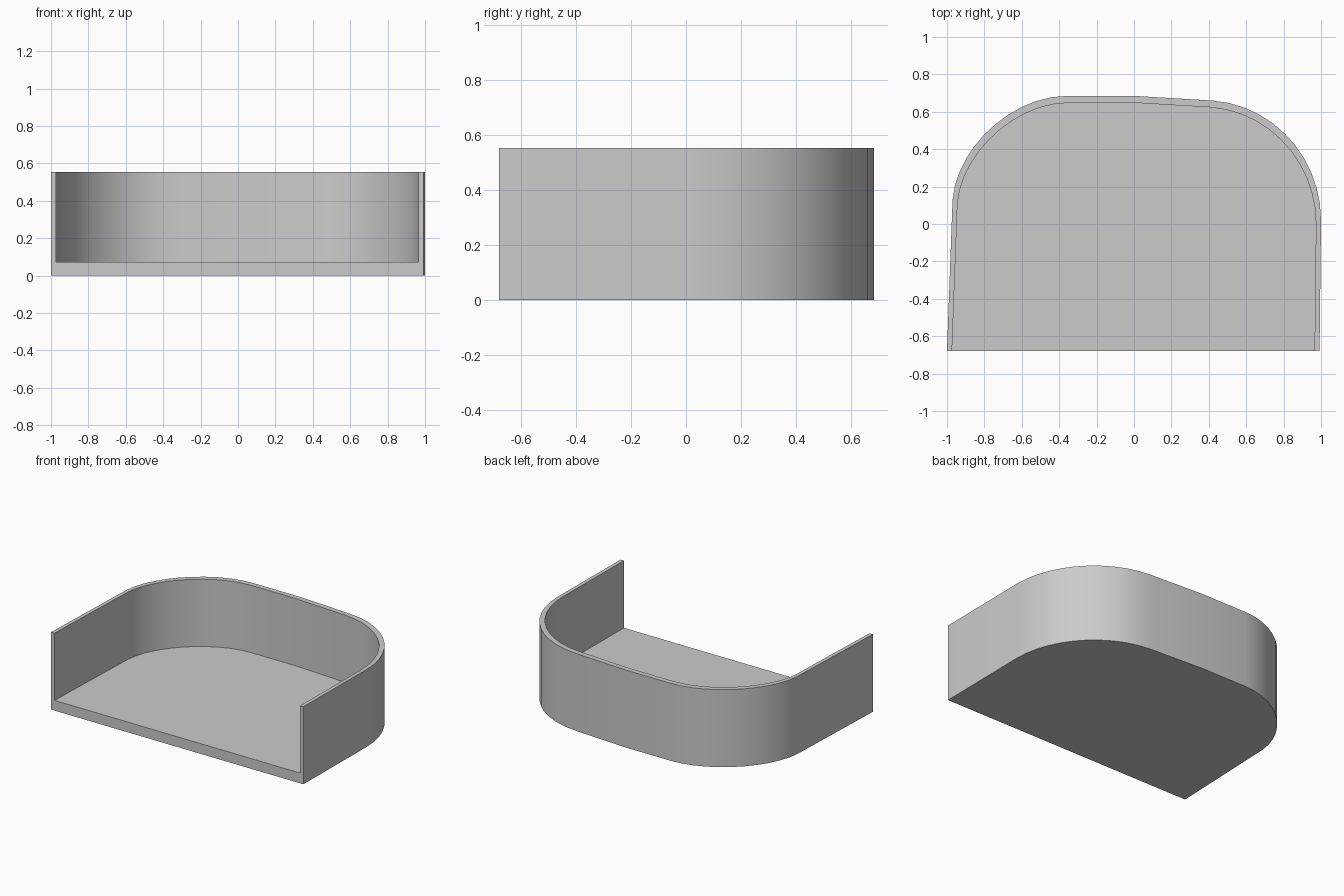
import bpy
import bmesh
import math
from mathutils import Vector
from mathutils.geometry import interpolate_bezier

cube = bpy.data.objects.get("Cube")
if cube:
    bpy.data.objects.remove(cube, do_unlink=True)

FRONT, HEIGHT, FLOOR, INSET = -0.68, 0.553, 0.073, 0.973

grey = bpy.data.materials.new("plain_grey")
grey.use_nodes = True
grey.diffuse_color = (0.6, 0.6, 0.6, 1)
grey.node_tree.nodes["Principled BSDF"].inputs["Base Color"].default_value = (0.6, 0.6, 0.6, 1)


def corner(start, handle_a, handle_b, end, count=12):
    """Rounded corner of the plan outline."""
    points = [Vector((x, y, 0)) for x, y in (start, handle_a, handle_b, end)]
    return [(p.x, p.y) for p in interpolate_bezier(*points, count)]


# Plan outline, from the front left edge round the back to the other side
outline = [(-1, FRONT)]
outline += corner((-0.97, 0.13), (-0.95, 0.40), (-0.66, 0.685), (-0.355, 0.685))
outline += [(0, 0.685)]
outline += corner((0.42, 0.66), (0.75, 0.635), (1, 0.35), (1, 0.02))
outline += [(0.992, FRONT)]
inner = [(x * INSET, (y - FRONT) * INSET + FRONT) for x, y in outline]

bm = bmesh.new()


def ring(points, z):
    return [bm.verts.new((x, y, z)) for x, y in points]


def strip(a, b):
    for i in range(len(a) - 1):
        bm.faces.new((a[i], a[i + 1], b[i + 1], b[i]))


# Outer wall, rim and inner wall
base = ring(outline, 0)
rim_out = ring(outline, HEIGHT)
rim_in = ring(inner, HEIGHT)
floor = ring(inner, FLOOR)
strip(base, rim_out)
strip(rim_out, rim_in)
strip(rim_in, floor)

# Underside, tray floor and open front edge
bm.faces.new(base)
bm.faces.new(floor)
bm.faces.new((base[0], base[-1], rim_out[-1], rim_in[-1],
              floor[-1], floor[0], rim_in[0], rim_out[0]))
bmesh.ops.recalc_face_normals(bm, faces=bm.faces)

mesh = bpy.data.meshes.new("open_front_tray")
bm.to_mesh(mesh)
bm.free()
mesh.materials.append(grey)
tray = bpy.data.objects.new("open_front_tray", mesh)
bpy.context.collection.objects.link(tray)

# Smooth round the corners, crisp along the rim
bpy.ops.object.select_all(action="DESELECT")
tray.select_set(True)
bpy.context.view_layer.objects.active = tray
bpy.ops.object.shade_smooth_by_angle(angle=math.radians(30))
